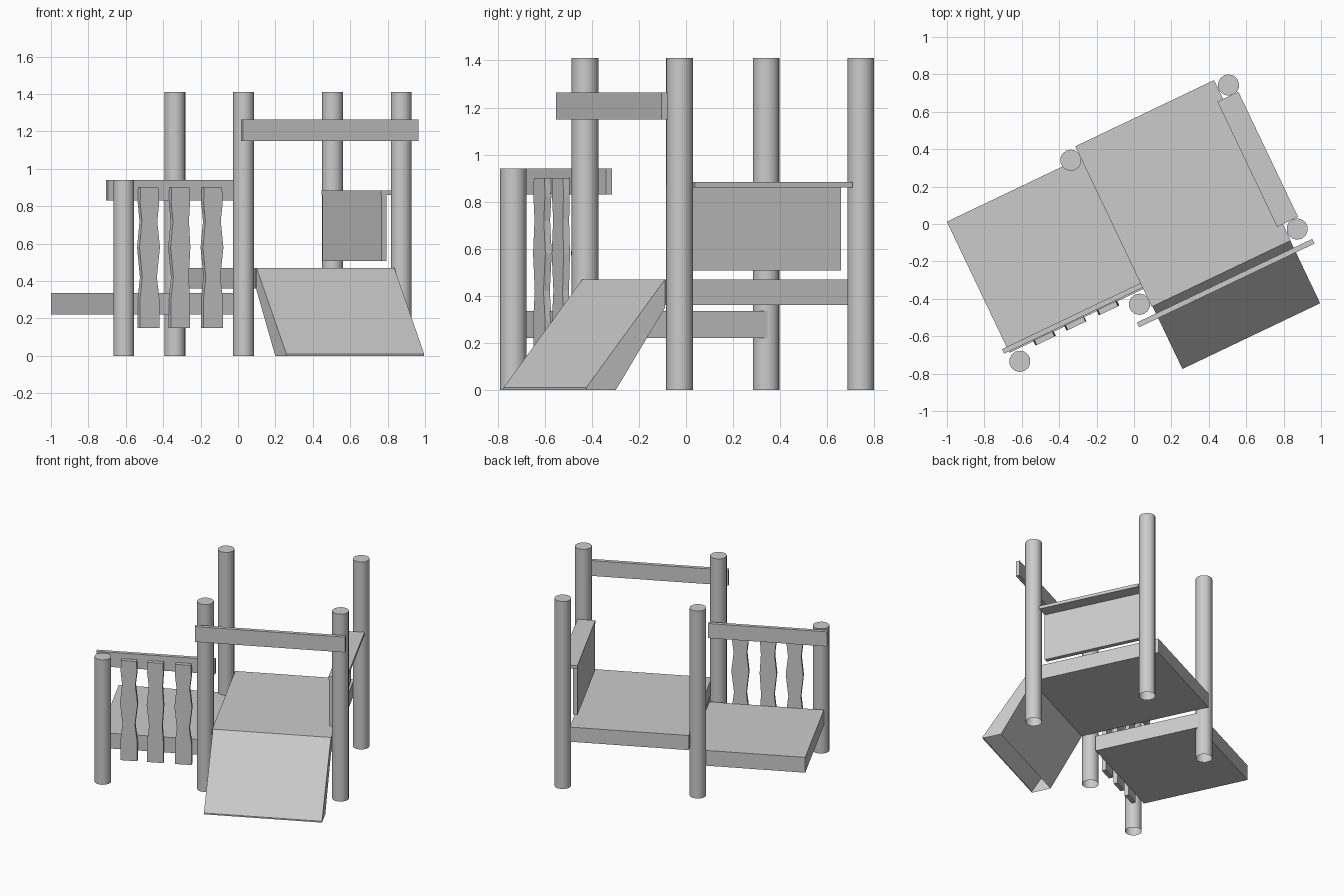
import bpy, bmesh, math
from mathutils import Matrix

if "Cube" in bpy.data.objects:
    bpy.data.objects.remove(bpy.data.objects["Cube"])

# The whole playset is laid out in its own axes, then turned about z
TURN = Matrix.Rotation(math.radians(25.5), 4, 'Z')


def finish(name, bm):
    bmesh.ops.recalc_face_normals(bm, faces=bm.faces)
    mesh = bpy.data.meshes.new(name)
    bm.transform(TURN)
    bm.to_mesh(mesh)
    bm.free()
    obj = bpy.data.objects.new(name, mesh)
    bpy.context.collection.objects.link(obj)
    return obj


def box(name, x, y, z):
    bm = bmesh.new()
    bmesh.ops.create_cube(bm, size=1)
    for v in bm.verts:
        v.co = [lo if c < 0 else hi for c, (lo, hi) in zip(v.co, (x, y, z))]
    return finish(name, bm)


def drop_ground_faces(bm):
    # parts standing on the ground are open underneath
    flat = [f for f in bm.faces if all(v.co.z < 1e-4 for v in f.verts)]
    bmesh.ops.delete(bm, geom=flat, context='FACES_ONLY')


def extrude(name, points, vec, open_base=False):
    bm = bmesh.new()
    face = bm.faces.new([bm.verts.new(p) for p in points])
    new = bmesh.ops.extrude_face_region(bm, geom=[face], use_keep_orig=True)
    verts = [g for g in new['geom'] if isinstance(g, bmesh.types.BMVert)]
    bmesh.ops.translate(bm, verts=verts, vec=vec)
    bmesh.ops.recalc_face_normals(bm, faces=bm.faces)
    if open_base:
        drop_ground_faces(bm)
    return finish(name, bm)


def post(name, x, y, height):
    bm = bmesh.new()
    bmesh.ops.create_cone(bm, cap_ends=True, segments=14, radius1=0.057,
                          radius2=0.057, depth=height)
    bmesh.ops.translate(bm, verts=bm.verts, vec=(x, y, height / 2))
    drop_ground_faces(bm)
    obj = finish(name, bm)
    for f in obj.data.polygons:
        f.use_smooth = abs(f.normal.z) < 0.5
    for e in obj.data.edges:
        if all(obj.data.vertices[i].co.z > height - 1e-4 for i in e.vertices):
            e.use_edge_sharp = True


# Posts
post("short_post", -0.867, -0.40, 0.94)
for i, (x, y) in enumerate([(-0.158, -0.40), (-0.158, 0.453),
                            (0.776, 0.453), (0.776, -0.40)]):
    post(f"tall_post_{i + 1}", x, y, 1.41)

# Decks
box("upper_deck", (-0.105, 0.718), (-0.44, 0.51), (0.36, 0.47))
box("lower_deck", (-0.898, -0.105), (-0.335, 0.442), (0.22, 0.335))

# Ramp with a thin lip at the foot
ramp = [(-0.44, 0.47), (-0.811, 0.01), (-0.811, 0), (-0.672, 0), (-0.44, 0.35)]
extrude("ramp", [(-0.1, y, z) for y, z in ramp], (0.816, 0, 0), open_base=True)

# Rails
box("high_front_rail", (-0.213, 0.826), (-0.51, -0.482), (1.15, 1.265))
box("low_side_rail", (-0.925, -0.103), (-0.327, -0.30), (0.83, 0.94))

# Wavy slats in front of the low rail
waves = [(0.90, 0), (0.82, 0.003), (0.72, -0.006), (0.58, 0.006),
         (0.42, -0.008), (0.30, 0.004), (0.15, 0.004)]
for i, (x, flip) in enumerate([(-0.695, 1), (-0.511, -1), (-0.319, 1)]):
    left = [(x - 0.053 - 1.2 * d, -0.36, z) for z, d in waves]
    right = [(x + 0.053 + d * (1 + 0.3 * flip), -0.36, z) for z, d in waves]
    extrude(f"slat_{i + 1}", left + right[::-1], (0, 0.03, 0))

# Counter: side panel with a ledge on top
box("side_panel", (0.685, 0.717), (-0.343, 0.388), (0.508, 0.86))
box("counter_ledge", (0.684, 0.808), (-0.343, 0.398), (0.86, 0.883))
